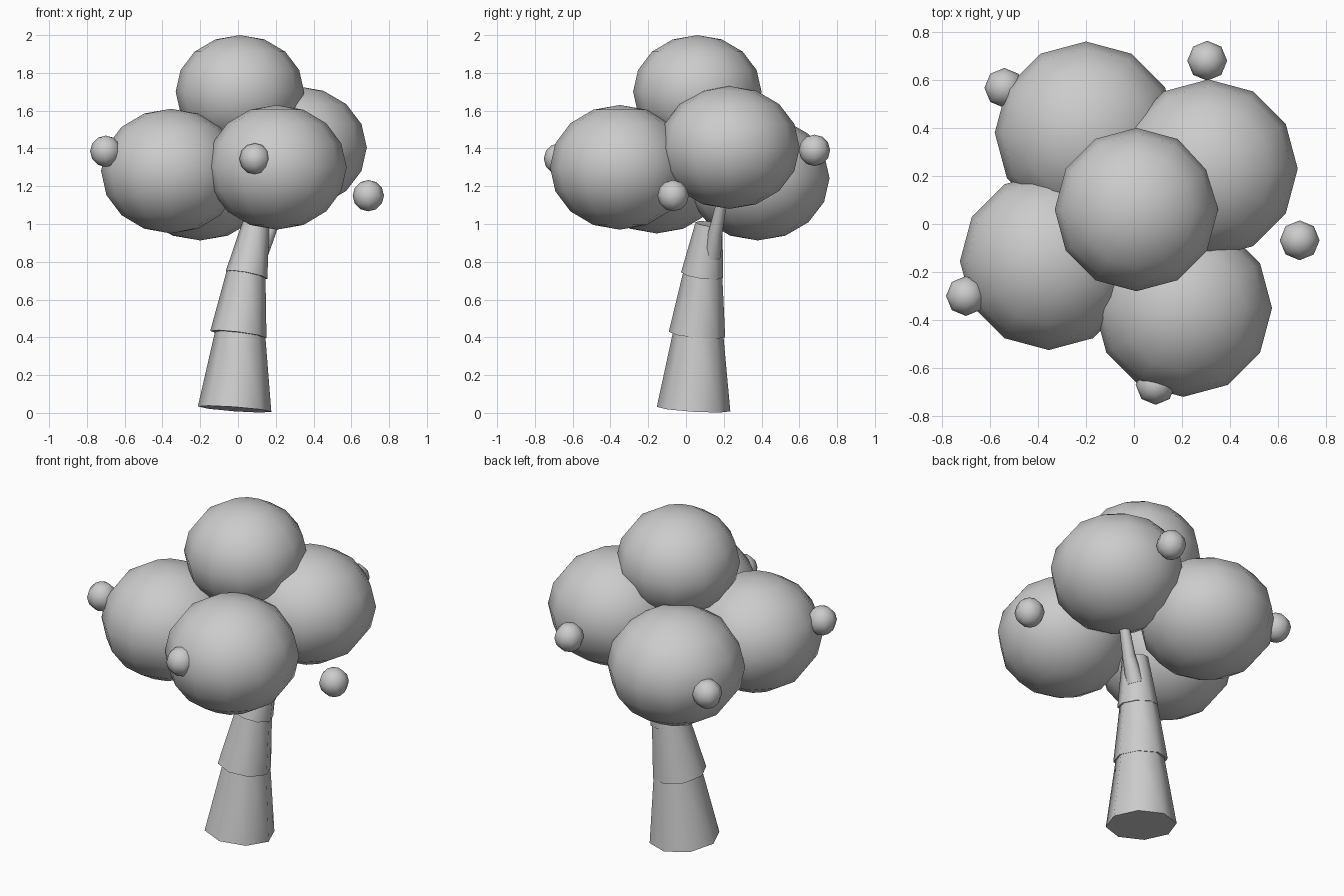
import bpy
from math import radians
from mathutils import Vector

if "Cube" in bpy.data.objects:
    bpy.data.objects.remove(bpy.data.objects["Cube"])


def smooth(name):
    obj = bpy.context.object
    obj.name = name
    bpy.ops.object.shade_smooth_by_angle(angle=radians(50))
    return obj


def ball(name, loc, radius, height, segments, rings):
    bpy.ops.mesh.primitive_uv_sphere_add(segments=segments, ring_count=rings,
                                         radius=1, location=loc)
    obj = bpy.context.object
    obj.scale = (radius, radius, height)
    bpy.ops.object.transform_apply(location=False, rotation=False, scale=True)
    return smooth(name)


def limb(name, start, end, r1, r2):
    a, b = Vector(start), Vector(end)
    bpy.ops.mesh.primitive_cone_add(vertices=8, radius1=r1, radius2=r2,
                                    depth=(b - a).length, location=(a + b) / 2)
    # tilt from vertical without twisting
    bpy.context.object.rotation_euler = Vector((0, 0, 1)).rotation_difference(b - a).to_euler()
    return smooth(name)


# Trunk: overlapping tapered sections leaning slightly
limb("trunk_lower", (-0.018, 0.04, 0.02), (0.012, 0.065, 0.43), 0.195, 0.132)
limb("trunk_middle", (0.002, 0.058, 0.415), (0.044, 0.09, 0.75), 0.15, 0.102)
limb("trunk_upper", (0.045, 0.085, 0.73), (0.095, 0.122, 1.0), 0.112, 0.072)

# Side branch reaching the right-hand leaf clump
limb("branch_lower", (0.105, 0.135, 0.83), (0.17, 0.158, 0.97), 0.05, 0.036)
limb("branch_upper", (0.162, 0.155, 0.95), (0.23, 0.19, 1.12), 0.037, 0.028)

# Leaf clumps
clumps = {
    "left": ((-0.355, -0.155, 1.28), 0.37, 0.33),
    "front": ((0.205, -0.35, 1.30), 0.37, 0.33),
    "right": ((0.31, 0.23, 1.405), 0.372, 0.325),
    "back": ((-0.20, 0.38, 1.243), 0.38, 0.33),
    "top": ((0.01, 0.06, 1.70), 0.34, 0.30),
}
for key, (loc, r, h) in clumps.items():
    ball("leaves_" + key, loc, r, h, 12, 8)

# Fruit around the crown
for i, loc in enumerate([(-0.70, -0.30, 1.385), (0.09, -0.67, 1.345),
                         (0.69, -0.068, 1.15), (-0.54, 0.567, 1.23),
                         (0.305, 0.68, 1.39)]):
    ball(f"fruit_{i + 1}", loc, 0.083, 0.083, 8, 6)
